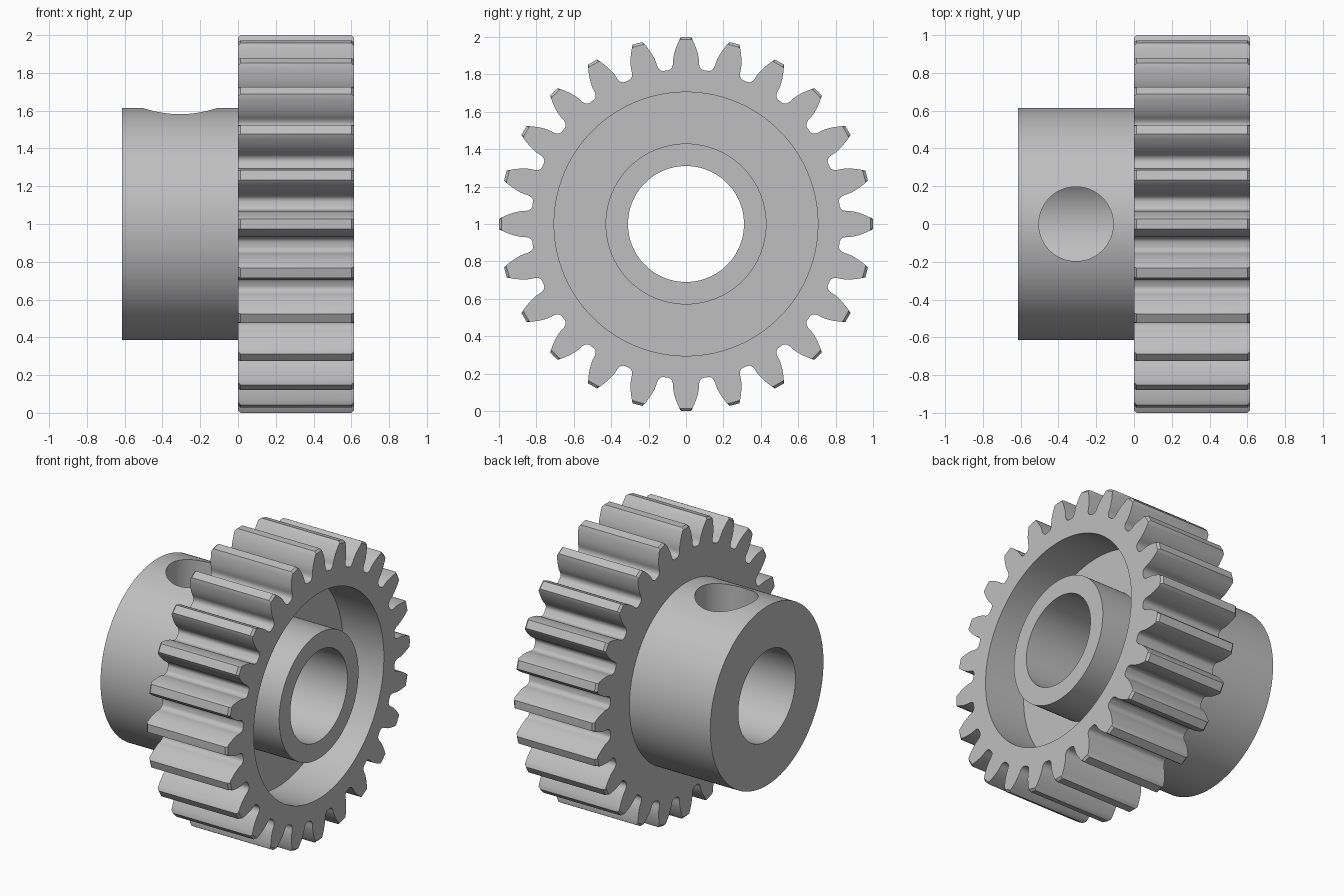
import bpy, bmesh
from math import pi, sin, cos, tan, acos, sqrt
from mathutils import Matrix

cube = bpy.data.objects.get("Cube")
if cube:
    bpy.data.objects.remove(cube, do_unlink=True)

# Main dimensions
TEETH = 24
TIP, ROOT, PITCH = 1.0, 0.827, 0.923
BASE = PITCH * cos(pi / 9)
BORE, BOSS, RECESS, HUB = 0.31, 0.43, 0.705, 0.614
LENGTH, FLOOR, CHAMFER = 0.614, 0.305, 0.014
CENTRE_Z = 1.0

# Plain steel material
steel = bpy.data.materials.new("steel_grey")
steel.use_nodes = True
colour = (0.52, 0.52, 0.52, 1)
steel.diffuse_color = colour
steel.node_tree.nodes["Principled BSDF"].inputs["Base Color"].default_value = colour


def involute(r):
    a = acos(min(1, BASE / r))
    return tan(a) - a


def half_tooth():
    """Polar points (radius, angle) from the tip centre to the valley centre."""
    start = pi / (2 * TEETH) + involute(PITCH)
    radii = [TIP, TIP - CHAMFER]
    radii += [TIP - CHAMFER + (BASE - TIP + CHAMFER) * i / 8 for i in range(1, 9)]
    pts = [(TIP, 0)] + [(r, start - involute(r)) for r in radii]
    for i in range(1, 7):
        u = pi / 2 * i / 6
        pts.append((BASE - (BASE - ROOT) * sin(u), start + 0.036 * (1 - cos(u))))
    return pts + [(ROOT, pi / TEETH)]


half = half_tooth()
tooth = [(r, -a) for r, a in reversed(half[1:])] + half[:-1]
outline = [(r, a + 2 * pi * k / TEETH) for k in range(TEETH) for r, a in tooth]


def circle(radius):
    return [(radius, a) for _, a in outline]


chamfered = [(min(r, TIP - CHAMFER), a) for r, a in outline]

# Closed section: bore, hub, toothed rim, recess and boss
sections = [
    (-LENGTH, circle(BORE)), (-LENGTH, circle(HUB)), (0, circle(HUB)),
    (0, chamfered), (CHAMFER, outline),
    (LENGTH - CHAMFER, outline), (LENGTH, chamfered),
    (LENGTH, circle(RECESS)), (FLOOR, circle(RECESS)),
    (FLOOR, circle(BOSS)), (LENGTH, circle(BOSS)), (LENGTH, circle(BORE)),
]
bm = bmesh.new()
rings = [[bm.verts.new((x, r * sin(a), CENTRE_Z + r * cos(a))) for r, a in loop]
         for x, loop in sections]
n = len(outline)
for k, ring in enumerate(rings):
    after = rings[(k + 1) % len(rings)]
    for i in range(n):
        j = (i + 1) % n
        bm.faces.new((ring[i], ring[j], after[j], after[i]))
bmesh.ops.recalc_face_normals(bm, faces=bm.faces)
mesh = bpy.data.meshes.new("spur_gear")
bm.to_mesh(mesh)
bm.free()
mesh.materials.append(steel)
gear = bpy.data.objects.new("spur_gear", mesh)
bpy.context.collection.objects.link(gear)

# Set screw hole from the top of the hub into the bore
bpy.ops.mesh.primitive_cylinder_add(vertices=96, radius=0.197, depth=0.8,
                                    location=(-LENGTH / 2, 0, CENTRE_Z + 0.4))
cutter = bpy.context.object
cutter.name = "screw_hole_cutter"
cutter.hide_render = True
cutter.data.materials.append(steel)
mod = gear.modifiers.new("screw_hole", 'BOOLEAN')
mod.operation = 'DIFFERENCE'
mod.solver = 'EXACT'
mod.object = cutter

bpy.ops.object.select_all(action='DESELECT')
gear.select_set(True)
bpy.context.view_layer.objects.active = gear
bpy.ops.object.modifier_apply(modifier=mod.name)
bpy.data.objects.remove(cutter, do_unlink=True)
bpy.ops.object.shade_smooth_by_angle(angle=pi / 6)
